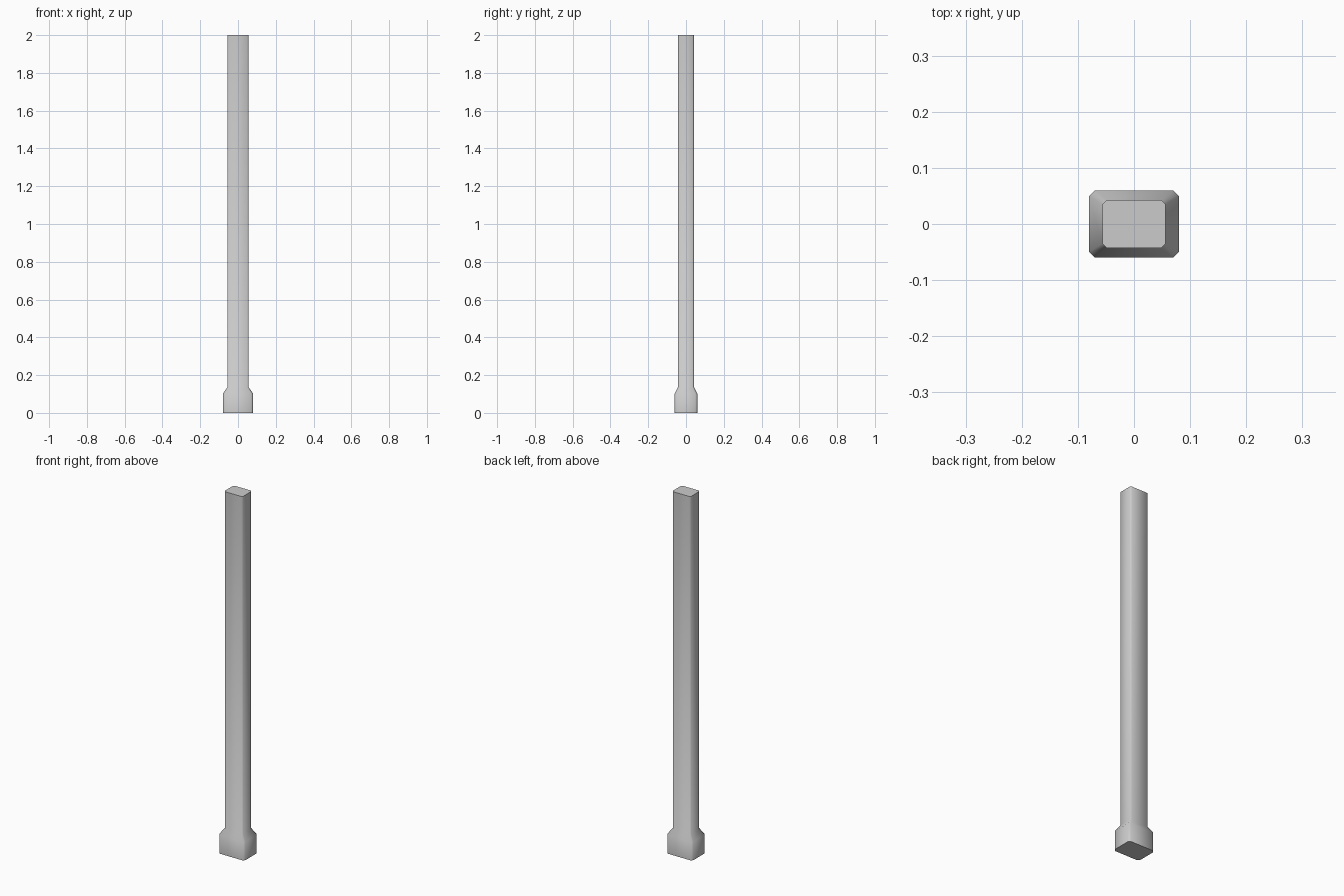
import bpy, bmesh, math

if "Cube" in bpy.data.objects:
    bpy.data.objects.remove(bpy.data.objects["Cube"])

# Level rings: z, half width, half depth, corner chamfer
LEVELS = [
    (0.0, 0.08, 0.06, 0.0105),
    (0.102, 0.08, 0.06, 0.0105),
    (0.136, 0.0565, 0.0425, 0.0075),
    (2.0, 0.0565, 0.0425, 0.0075),
]


def ring(bm, z, w, d, c):
    """Chamfered rectangle, counter-clockwise."""
    pts = [(w, -d + c), (w, d - c), (w - c, d), (-w + c, d),
           (-w, d - c), (-w, -d + c), (-w + c, -d), (w - c, -d)]
    return [bm.verts.new((x, y, z)) for x, y in pts]


# Post with a flared foot, lofted through the rings
bm = bmesh.new()
rings = [ring(bm, *lv) for lv in LEVELS]
for lo, hi in zip(rings, rings[1:]):
    for i in range(8):
        j = (i + 1) % 8
        bm.faces.new((lo[i], lo[j], hi[j], hi[i]))
bm.faces.new(rings[0][::-1])
bm.faces.new(rings[-1])

mesh = bpy.data.meshes.new("post")
bm.to_mesh(mesh)
bm.free()
post = bpy.data.objects.new("post", mesh)
bpy.context.collection.objects.link(post)

# Soft sides, crisp end caps
bpy.context.view_layer.objects.active = post
post.select_set(True)
bpy.ops.object.shade_smooth_by_angle(angle=math.radians(60))
